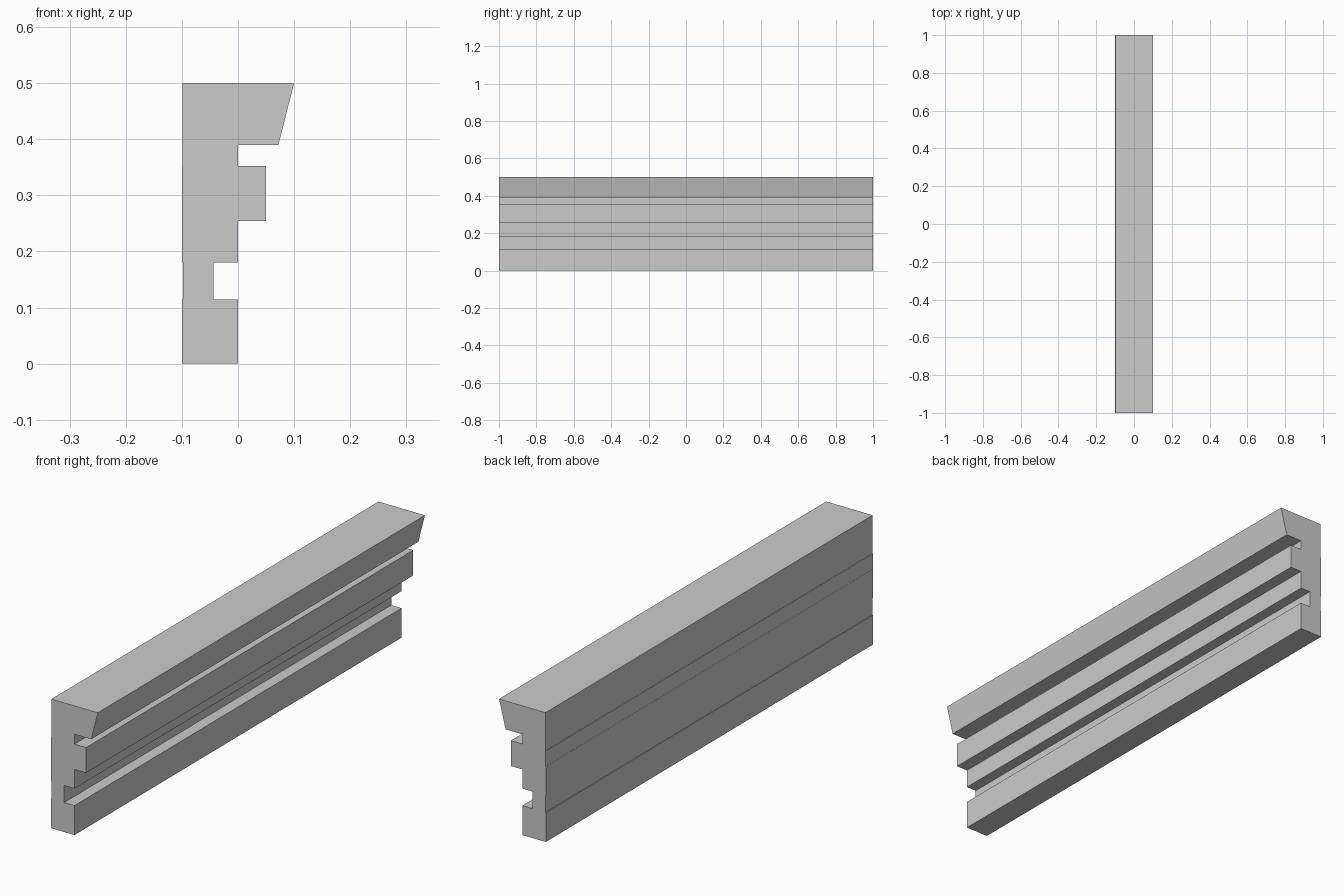
import bpy
import bmesh
from mathutils import Vector

# Remove the default cube
cube = bpy.data.objects.get("Cube")
if cube:
    bpy.data.objects.remove(cube, do_unlink=True)

LENGTH = 2.0

# Single plain grey finish
grey = bpy.data.materials.new("plain_grey")
grey.use_nodes = True
colour = (0.6, 0.6, 0.6, 1.0)
grey.diffuse_color = colour
grey.node_tree.nodes["Principled BSDF"].inputs["Base Color"].default_value = colour

# Moulded face of the section (x, z), from the foot up to the crown
face_side = [
    (0, 0), (0, 0.114), (-0.044, 0.114), (-0.044, 0.18),   # foot and groove
    (0, 0.18), (0, 0.254), (0.05, 0.254), (0.05, 0.352),   # middle band
    (0, 0.352), (0, 0.39), (0.072, 0.39), (0.1, 0.5),      # slanted crown
]
# Nearly flat back with its shallow steps, from the top down
back_side = [
    (-0.0985, 0.5), (-0.0985, 0.352), (-0.0995, 0.352), (-0.0995, 0.292),
    (-0.1, 0.292), (-0.1, 0.18), (-0.098, 0.18), (-0.098, 0.114),
    (-0.1, 0.114), (-0.1, 0),
]


def extrude_profile(name, points, length, material):
    """Sweep a closed x-z section along y, centred on the origin."""
    bm = bmesh.new()
    section = bm.faces.new([bm.verts.new((x, -length / 2, z)) for x, z in points])
    swept = bmesh.ops.extrude_face_region(bm, geom=[section], use_keep_orig=True)
    moved = [v for v in swept["geom"] if isinstance(v, bmesh.types.BMVert)]
    bmesh.ops.translate(bm, verts=moved, vec=Vector((0, length, 0)))
    bmesh.ops.recalc_face_normals(bm, faces=bm.faces)
    mesh = bpy.data.meshes.new(name)
    bm.to_mesh(mesh)
    bm.free()
    mesh.materials.append(material)
    obj = bpy.data.objects.new(name, mesh)
    bpy.context.collection.objects.link(obj)
    return obj


# Moulding strip
extrude_profile("moulding_strip", face_side + back_side, LENGTH, grey)
